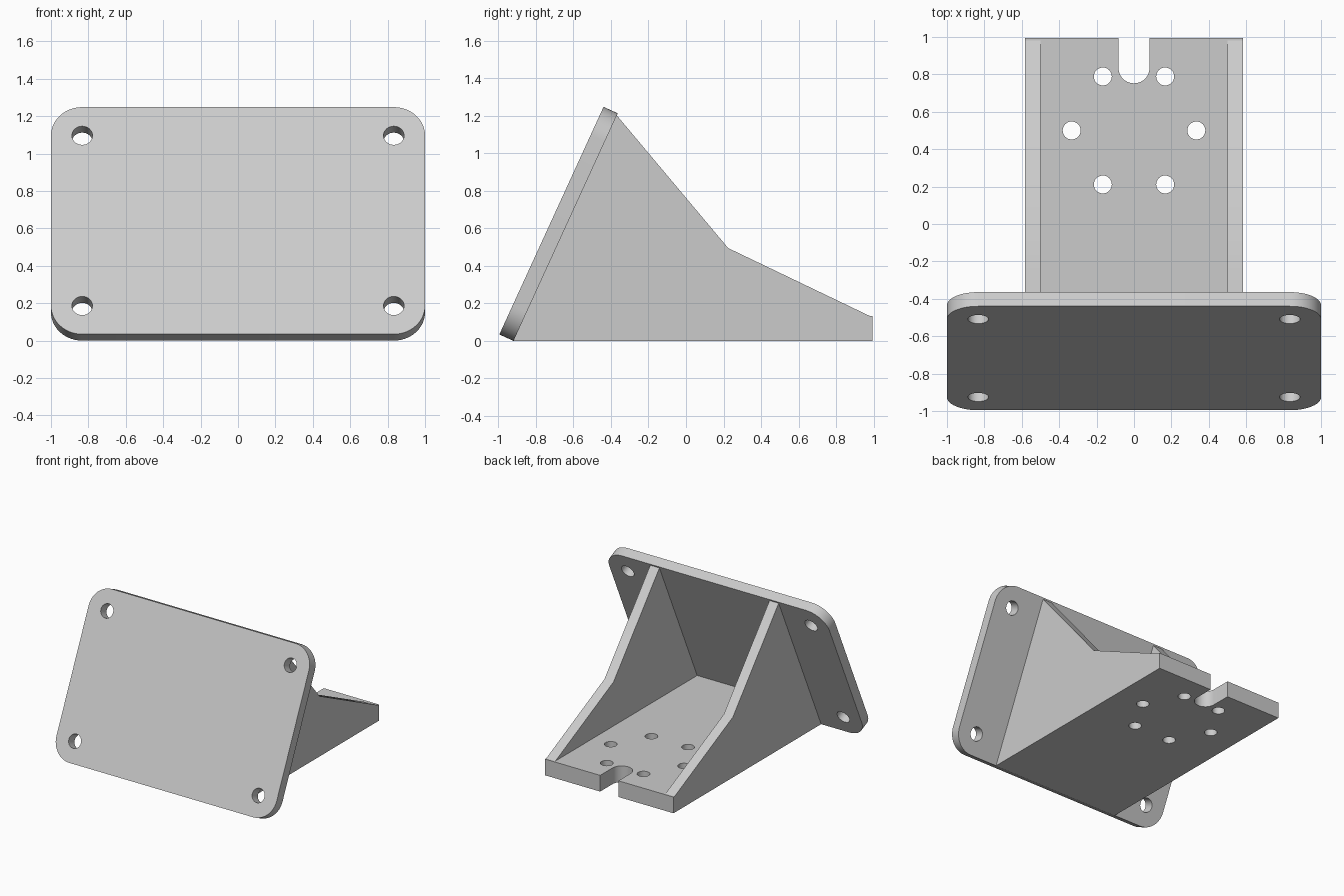
import bpy
import bmesh
from math import sin, cos, pi, radians
from mathutils import Matrix, Vector

default = bpy.data.objects.get("Cube")
if default:
    bpy.data.objects.remove(default, do_unlink=True)

# Single plain grey finish
grey = bpy.data.materials.new("plain_grey")
grey.use_nodes = True
grey.diffuse_color = (0.6, 0.6, 0.6, 1)
grey.node_tree.nodes["Principled BSDF"].inputs["Base Color"].default_value = (0.6, 0.6, 0.6, 1)


def arc(cx, cy, r, start, end, steps):
    """Points on an arc, angles in degrees."""
    angles = [radians(start + (end - start) * i / steps) for i in range(steps + 1)]
    return [(cx + r * cos(a), cy + r * sin(a)) for a in angles]


def circle(cx, cy, r):
    return arc(cx, cy, r, 0, 360, 32)[:-1]


def frame(x_axis, y_axis, origin):
    """Placement matrix from two in-plane axes and an origin."""
    x, y = Vector(x_axis), Vector(y_axis)
    m = Matrix((x, y, x.cross(y))).transposed().to_4x4()
    m.translation = origin
    return m


def slab(name, outlines, thickness, matrix):
    """Solid sheet: first outline is the edge, the rest are holes."""
    curve = bpy.data.curves.new(name + "_profile", "CURVE")
    curve.dimensions = "2D"
    curve.fill_mode = "BOTH"
    curve.extrude = thickness / 2
    for points in outlines:
        spline = curve.splines.new("POLY")
        spline.points.add(len(points) - 1)
        for p, (x, y) in zip(spline.points, points):
            p.co = (x, y, 0, 1)
        spline.use_cyclic_u = True
    source = bpy.data.objects.new(name + "_profile", curve)
    bpy.context.scene.collection.objects.link(source)
    graph = bpy.context.evaluated_depsgraph_get()
    mesh = bpy.data.meshes.new_from_object(source.evaluated_get(graph))
    bpy.data.objects.remove(source, do_unlink=True)
    bpy.data.curves.remove(curve)

    # Weld the caps to the walls and lift the sheet onto its plane
    bm = bmesh.new()
    bm.from_mesh(mesh)
    bmesh.ops.remove_doubles(bm, verts=bm.verts, dist=0.0001)
    bm.transform(matrix @ Matrix.Translation((0, 0, thickness / 2)))
    bmesh.ops.recalc_face_normals(bm, faces=bm.faces)
    bm.to_mesh(mesh)
    bm.free()

    mesh.name = name
    mesh.materials.clear()
    mesh.materials.append(grey)
    obj = bpy.data.objects.new(name, mesh)
    bpy.context.scene.collection.objects.link(obj)
    bpy.ops.object.select_all(action="DESELECT")
    obj.select_set(True)
    bpy.context.view_layer.objects.active = obj
    bpy.ops.object.shade_smooth_by_angle(angle=radians(30))
    return obj


TILT = radians(65.4)
FRONT = -0.92        # where the back of the tilted plate meets the ground
BACK = 0.995
SHEET = 0.083        # thickness of plate and ribs
BASE_TOP = 0.133
HALF_BASE = 0.583
HEIGHT = 1.335       # plate length along its slope
CORNER = 0.167

# Tilted mounting plate with rounded corners and four bolt holes
inner = 1 - CORNER
plate_edge = []
for cx, cy, start in ((inner, HEIGHT - CORNER, 0), (-inner, HEIGHT - CORNER, 90),
                      (-inner, CORNER, 180), (inner, CORNER, 270)):
    plate_edge += arc(cx, cy, CORNER, start, start + 90, 12)
bolts = [circle(sx * inner, y, 0.055) for sx in (-1, 1) for y in (CORNER, HEIGHT - CORNER)]
slab("mounting_plate", [plate_edge] + bolts, SHEET,
     frame((1, 0, 0), (0, cos(TILT), sin(TILT)), (0, FRONT, 0)))

# Base with an open slot at the back and a ring of six holes
slot = arc(0, BACK - 0.16, SHEET, 0, -180, 20)
base_edge = ([(-HALF_BASE, FRONT), (HALF_BASE, FRONT), (HALF_BASE, BACK), (SHEET, BACK)]
             + slot + [(-SHEET, BACK), (-HALF_BASE, BACK)])
ring = [circle(cos(i * pi / 3) / 3, 0.5 + sin(i * pi / 3) / 3, 0.048) for i in range(6)]
slab("base", [base_edge] + ring, BASE_TOP, Matrix.Identity(4))


# Two side ribs joining plate and base
def on_plate(z):
    return (FRONT + z * cos(TILT) / sin(TILT), z)


rib = [on_plate(BASE_TOP), (0.98, BASE_TOP), (0.225, 0.495), on_plate(1.203)]
for name, x in (("left_rib", HALF_BASE - SHEET), ("right_rib", -HALF_BASE)):
    slab(name, [rib], SHEET, frame((0, 1, 0), (0, 0, 1), (x, 0, 0)))
